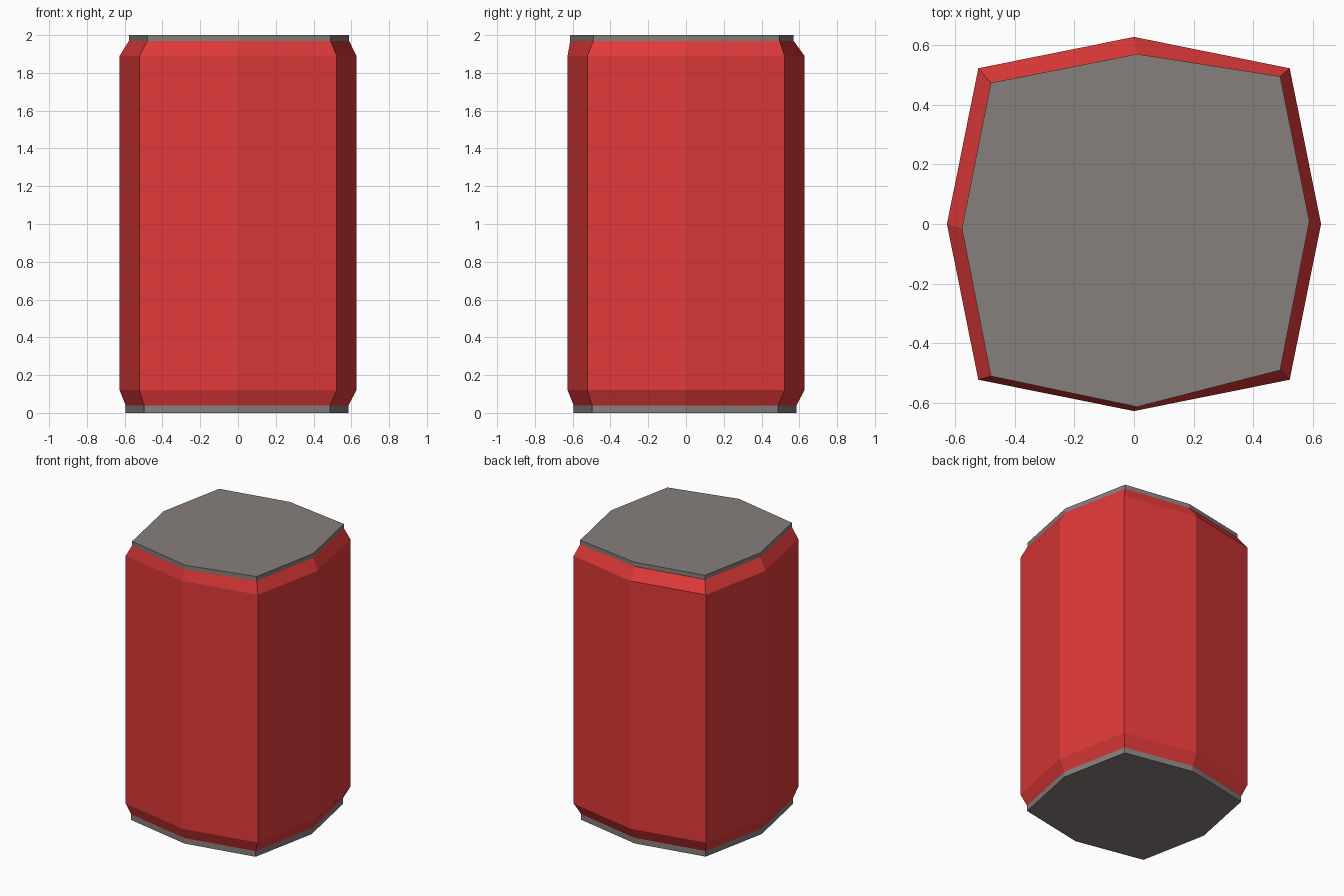
import bpy, bmesh

if "Cube" in bpy.data.objects:
    bpy.data.objects.remove(bpy.data.objects["Cube"])


def material(name, color):
    m = bpy.data.materials.new(name)
    m.diffuse_color = (*color, 1)
    m.use_nodes = True
    m.node_tree.nodes["Principled BSDF"].inputs["Base Color"].default_value = m.diffuse_color
    return m


red = material("red_paint", (0.745, 0.041, 0.041))
grey = material("warm_grey_metal", (0.238, 0.209, 0.202))


def octagon(tip, corner, offset=0.0):
    """Eight-sided outline: tips on the axes, corners on the diagonals."""
    pts = [(tip, 0), (corner, corner), (0, tip), (-corner, corner),
           (-tip, 0), (-corner, -corner), (0, -tip), (corner, -corner)]
    return [(x + offset, y + offset) for x, y in pts]


def loft(name, levels, mat, cap_bottom=False, cap_top=False):
    """Skin a stack of (outline, z) rings with flat faces."""
    bm = bmesh.new()
    rings = [[bm.verts.new((x, y, z)) for x, y in outline] for outline, z in levels]
    for low, high in zip(rings, rings[1:]):
        n = len(low)
        for i in range(n):
            j = (i + 1) % n
            bm.faces.new((low[i], low[j], high[j], high[i]))
    if cap_bottom:
        bm.faces.new(rings[0][::-1])
    if cap_top:
        bm.faces.new(rings[-1])
    mesh = bpy.data.meshes.new(name)
    bm.to_mesh(mesh)
    bm.free()
    mesh.materials.append(mat)
    obj = bpy.data.objects.new(name, mesh)
    bpy.context.collection.objects.link(obj)
    return obj


wall = octagon(0.627, 0.522)
base = octagon(0.59, 0.492, -0.005)
# The top rim is slightly uneven
rim = [(0.588, 0.01), (0.49, 0.495), (0.01, 0.57), (-0.48, 0.473),
       (-0.577, -0.015), (-0.48, -0.51), (0.01, -0.613), (0.49, -0.49)]

# Painted can wall with tapered shoulders
loft("can_body", [(base, 0.04), (wall, 0.12), (wall, 1.89), (rim, 1.97)], red)
# Metal ends
loft("bottom_end", [(base, 0.0), (base, 0.04)], grey, cap_bottom=True)
loft("top_lid", [(rim, 1.97), (rim, 2.0)], grey, cap_top=True)
